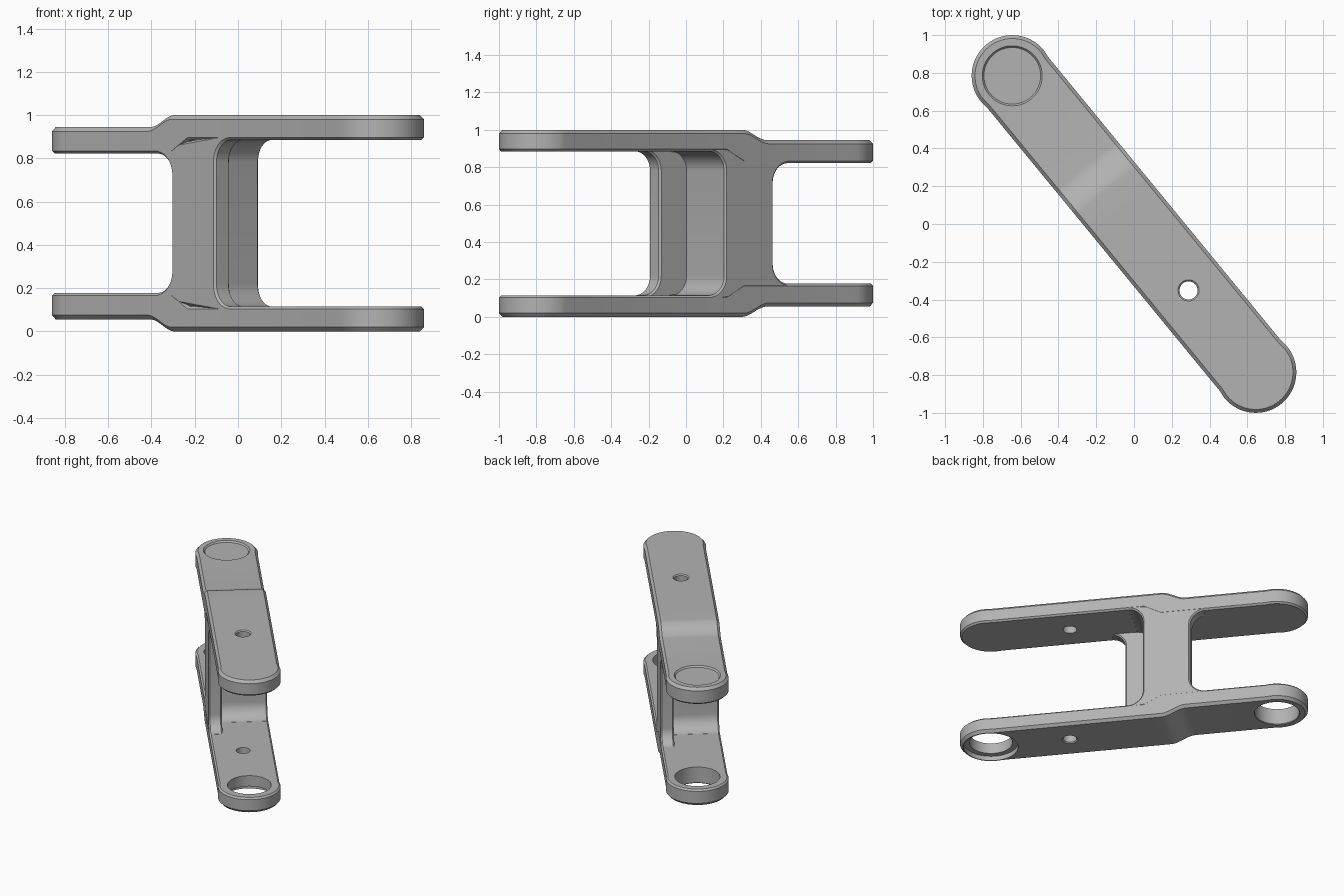
import bpy, bmesh, math
from mathutils import Matrix

if "Cube" in bpy.data.objects:
    bpy.data.objects.remove(bpy.data.objects["Cube"])

ANGLE = math.radians(-50.6)   # direction of the link in plan
C = 1.0155                    # pivot distance from the centre
R = 0.215                     # end radius
W = 0.21                      # half width of the straight part
R_FIL = 0.105                 # fillet between web and arms
Z_NARROW, Z_WIDE = 0.178, 0.115   # inner faces of the two fork ends

steel = bpy.data.materials.new("satin grey metal")
steel.use_nodes = True
colour = (0.45, 0.45, 0.45, 1)
steel.diffuse_color = colour
bsdf = steel.node_tree.nodes["Principled BSDF"]
bsdf.inputs["Base Color"].default_value = colour


def finish(bm, name):
    bmesh.ops.recalc_face_normals(bm, faces=bm.faces)
    mesh = bpy.data.meshes.new(name)
    bm.to_mesh(mesh)
    bm.free()
    mesh.materials.append(steel)
    ob = bpy.data.objects.new(name, mesh)
    bpy.context.collection.objects.link(ob)
    ob.rotation_euler.z = ANGLE
    return ob


def activate(ob):
    bpy.ops.object.select_all(action='DESELECT')
    ob.select_set(True)
    bpy.context.view_layer.objects.active = ob


def apply_modifier(ob, mod):
    activate(ob)
    bpy.ops.object.modifier_apply(modifier=mod.name)


def outer_z(s):
    t = min(max((s + 0.40) / 0.17, 0), 1)
    return 0.055 * (1 - t * t * (3 - 2 * t))


def inner_z(s):
    t = min(max((s + 0.22) / 0.11, 0), 1)
    return Z_NARROW + (Z_WIDE - Z_NARROW) * t


def half_outline(inset):
    # one long side of the plan outline, tip to tip
    r, w = R - inset, W - inset
    cap = [(C + r * math.cos(a), max(r * math.sin(a), 0))
           for a in (math.pi / 2 * i / 16 for i in range(17))]
    cap.append((C - math.sqrt(r * r - w * w), w))
    mid = [(-0.40 + 0.17 * i / 10, w) for i in range(11)] + [(-0.11, w)]
    return [(-s, n) for s, n in cap] + mid + cap[::-1]


def make_arm(name, upper):
    bm = bmesh.new()
    rings = []
    # inner rim, inner side, outer side, outer rim
    for inset, z_of in ((0.012, inner_z),
                        (0, lambda s: inner_z(s) - 0.012),
                        (0, lambda s: outer_z(s) + 0.02),
                        (0.018, outer_z)):
        half = half_outline(inset)
        loop = half + [(s, -n) for s, n in half[-2:0:-1]]
        rings.append([bm.verts.new((s, n, 1 - z_of(s) if upper else z_of(s)))
                      for s, n in loop])
    count, last = len(rings[0]), len(half) - 1
    for a, b in zip(rings, rings[1:]):
        for i in range(count):
            j = (i + 1) % count
            bm.faces.new((a[i], a[j], b[j], b[i]))
    # caps as strips across the width
    for ring in (rings[0], rings[-1]):
        for i in range(last):
            quad = [ring[i], ring[i + 1], ring[-i - 1], ring[-i % count]]
            bm.faces.new(list(dict.fromkeys(quad)))
    return finish(bm, name)


def drill(arm, s, z0, z1, r0, r1, upper):
    # round cutter from height z0 to z1, possibly tapered
    bm = bmesh.new()
    bmesh.ops.create_cone(bm, cap_ends=True, segments=64, radius1=r0,
                          radius2=r1, depth=z1 - z0,
                          matrix=Matrix.Translation((s, 0, (z0 + z1) / 2)))
    if upper:
        for v in bm.verts:
            v.co.z = 1 - v.co.z
    cutter = finish(bm, "hole_cutter")
    cutter.hide_render = True
    mod = arm.modifiers.new("hole", 'BOOLEAN')
    mod.operation = 'DIFFERENCE'
    mod.solver = 'EXACT'
    mod.object = cutter
    bpy.context.view_layer.update()
    apply_modifier(arm, mod)
    bpy.data.objects.remove(cutter)


def make_web(name, s0, s1, n0, n1):
    # I-shaped side profile with filleted ends, extruded across the width
    def fillet(s, z, side):
        return [(s + side * R_FIL * (1 - math.sin(a)),
                 z + R_FIL * (1 - math.cos(a)))
                for a in (math.pi / 2 * i / 10 for i in range(11))]
    right = [(s1 + R_FIL, Z_WIDE - 0.03)] + fillet(s1, Z_WIDE, 1)
    left = [(s0 - R_FIL, Z_NARROW - 0.03)] + fillet(s0, Z_NARROW, -1)
    flip = lambda pts: [(s, 1 - z) for s, z in reversed(pts)]
    profile = right + flip(right) + left_top(left) + left[::-1]
    bm = bmesh.new()
    face = bm.faces.new([bm.verts.new((s, n0, z)) for s, z in profile])
    ext = bmesh.ops.extrude_face_region(bm, geom=[face])
    moved = [g for g in ext["geom"] if isinstance(g, bmesh.types.BMVert)]
    bmesh.ops.translate(bm, verts=moved, vec=(0, n1 - n0, 0))
    ob = finish(bm, name)
    bevel = ob.modifiers.new("edge_chamfer", 'BEVEL')
    bevel.width = 0.01
    bevel.segments = 1
    bevel.limit_method = 'ANGLE'
    bevel.angle_limit = math.radians(50)
    apply_modifier(ob, bevel)
    return ob


def left_top(left):
    return [(s, 1 - z) for s, z in left]


parts = []

# Two fork arms with pivot holes, counterbores and a small pin hole
for name, upper in (("lower_arm", False), ("upper_arm", True)):
    arm = make_arm(name, upper)
    drill(arm, -C, -0.1, 0.3, 0.155, 0.155, upper)
    drill(arm, -C, 0.045, 0.066, 0.167, 0.150, upper)
    drill(arm, C, -0.1, 0.3, 0.15, 0.15, upper)
    drill(arm, C, -0.1, 0.035, 0.19, 0.19, upper)
    drill(arm, 0.455, -0.1, 0.3, 0.048, 0.048, upper)
    drill(arm, 0.455, -0.01, 0.01, 0.066, 0.046, upper)
    parts.append(arm)

# Z-shaped web: two offset side flanges joined by a central wall
parts.append(make_web("right_flange", -0.233, 0.085, -0.209, -0.117))
parts.append(make_web("left_flange", -0.436, -0.10, 0.117, 0.209))
parts.append(make_web("central_wall", -0.233, -0.10, -0.15, 0.15))

for ob in parts:
    activate(ob)
    bpy.ops.object.shade_smooth_by_angle(angle=math.radians(25))
